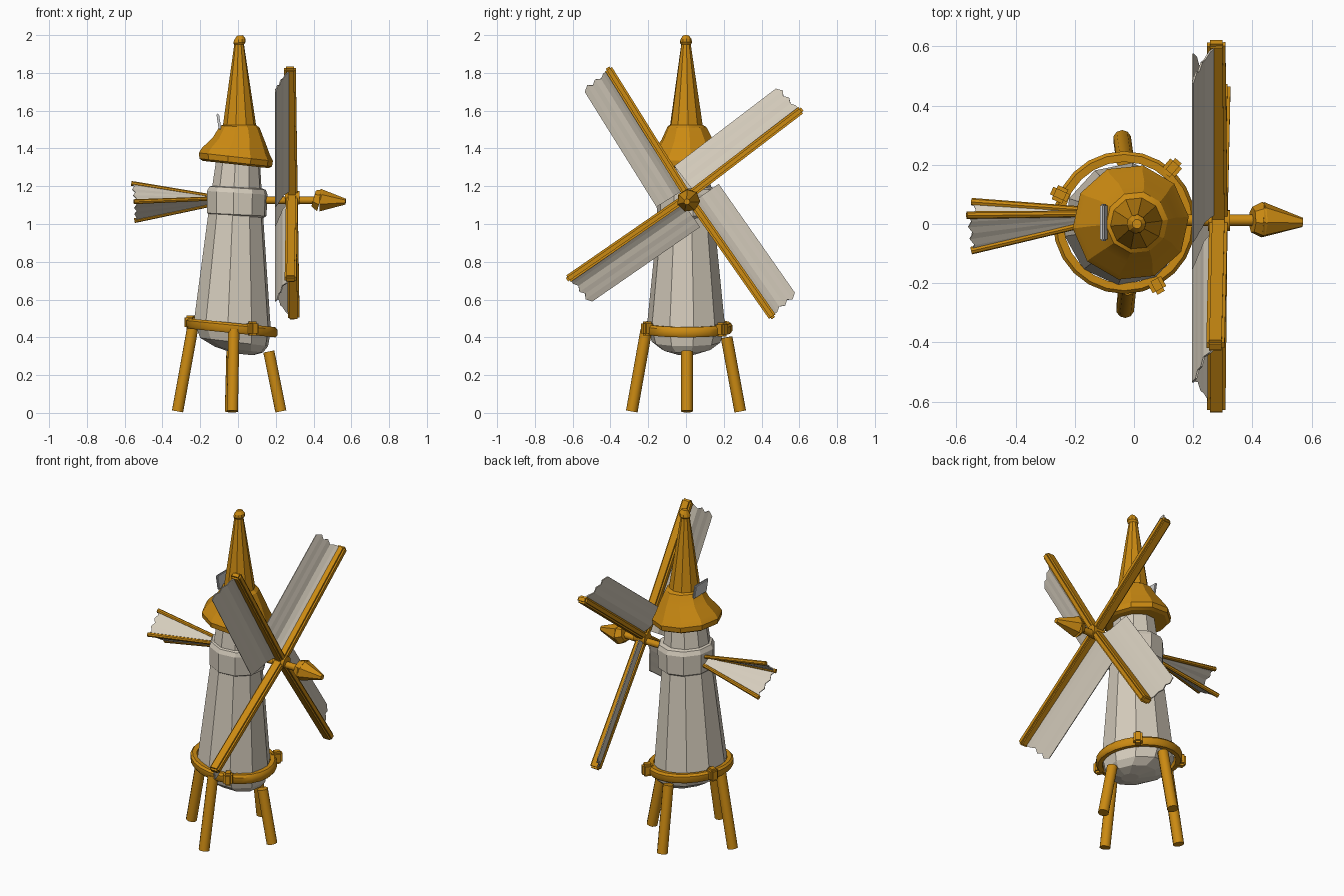
import bpy, bmesh, math
from mathutils import Vector, Matrix

if "Cube" in bpy.data.objects:
    bpy.data.objects.remove(bpy.data.objects["Cube"])


def material(name, rgb):
    m = bpy.data.materials.new(name)
    m.diffuse_color = (*rgb, 1)
    m.use_nodes = True
    m.node_tree.nodes["Principled BSDF"].inputs["Base Color"].default_value = m.diffuse_color
    return m


WOOD = material("ochre wood", (0.60, 0.255, 0.006))
CLOTH = material("pale canvas", (0.66, 0.60, 0.50))
METAL = material("light grey metal", (0.60, 0.60, 0.60))


def finish(name, bm, mat, smooth=None):
    bmesh.ops.recalc_face_normals(bm, faces=bm.faces)
    me = bpy.data.meshes.new(name)
    bm.to_mesh(me)
    bm.free()
    me.materials.append(mat)
    ob = bpy.data.objects.new(name, me)
    bpy.context.collection.objects.link(ob)
    if smooth:
        bpy.ops.object.select_all(action='DESELECT')
        ob.select_set(True)
        bpy.context.view_layer.objects.active = ob
        bpy.ops.object.shade_smooth_by_angle(angle=math.radians(smooth))
    return ob


def lathe(name, rings, mat, sides, closed=False, smooth=None, turn=0.0):
    """Rings are (centre x, centre y, z, radius, slope along x)."""
    bm = bmesh.new()
    loops = []
    for cx, cy, z, r, slope in rings:
        loop = []
        for i in range(sides):
            a = 2 * math.pi * i / sides + turn
            dx = r * math.cos(a)
            loop.append(bm.verts.new((cx + dx, cy + r * math.sin(a), z + slope * dx)))
        loops.append(loop)
    pairs = list(zip(loops, loops[1:]))
    if closed:
        pairs.append((loops[-1], loops[0]))
    for a, b in pairs:
        for i in range(sides):
            j = (i + 1) % sides
            bm.faces.new((a[i], a[j], b[j], b[i]))
    if not closed:
        bm.faces.new(loops[0])
        bm.faces.new(loops[-1])
    return finish(name, bm, mat, smooth)


def frame(p, q, side):
    """Matrix at the middle of p-q: z along the rod, x close to side."""
    p, q = Vector(p), Vector(q)
    z = (q - p).normalized()
    y = z.cross(Vector(side)).normalized()
    x = y.cross(z)
    m = Matrix((x, y, z)).transposed().to_4x4()
    m.translation = (p + q) / 2
    return m, (q - p).length


def rod(name, p, q, r1, r2=None, sides=10):
    m, length = frame(p, q, (0.3, 1, 0.1))
    bm = bmesh.new()
    bmesh.ops.create_cone(bm, cap_ends=True, segments=sides, radius1=r1,
                          radius2=r1 if r2 is None else r2, depth=length, matrix=m)
    return finish(name, bm, WOOD, 40)


def bar(name, p, q, side, w, d, mat=WOOD, bevel=0.01):
    m, length = frame(p, q, side)
    bm = bmesh.new()
    bmesh.ops.create_cube(bm, size=1, matrix=m @ Matrix.Diagonal((w, d, length, 1)))
    bmesh.ops.bevel(bm, geom=bm.edges[:], offset=bevel, segments=2, affect='EDGES')
    return finish(name, bm, mat, 35)


def sheet(name, rows, thick=0.006):
    """Thin cloth from equal rows of points."""
    bm = bmesh.new()
    vs = [[bm.verts.new(p) for p in row] for row in rows]
    for a, b in zip(vs, vs[1:]):
        for i in range(len(a) - 1):
            bm.faces.new((a[i], a[i + 1], b[i + 1], b[i]))
    ob = finish(name, bm, CLOTH)
    mod = ob.modifiers.new("thickness", 'SOLIDIFY')
    mod.thickness = thick
    mod.offset = 0
    return ob


# Tower with a rounded, slightly tilted bottom
lathe("tower", [(0.03, 0, 0.31, 0.05, -0.1), (0.005, 0, 0.335, 0.13, -0.12),
                (-0.02, 0, 0.375, 0.183, -0.12), (-0.03, 0, 0.46, 0.208, -0.1),
                (-0.012, 0, 1.05, 0.148, -0.05), (0, 0, 1.34, 0.118, 0)],
      CLOTH, 10, turn=0.2)
lathe("tower_collar", [(-0.008, 0.005, 1.035, 0.14, -0.05), (-0.006, 0.005, 1.05, 0.16, -0.05),
                       (-0.004, 0.005, 1.165, 0.163, -0.06), (-0.002, 0.005, 1.19, 0.152, -0.06),
                       (0, 0.005, 1.20, 0.115, -0.06)], CLOTH, 10, turn=0.2)

# Pointed hat roof with rolled brim
lathe("hat_roof", [(-0.01, 0.005, 1.315, 0.11, -0.11), (-0.012, 0.005, 1.315, 0.175, -0.11),
                   (-0.012, 0.005, 1.325, 0.193, -0.11), (-0.011, 0.005, 1.355, 0.197, -0.11),
                   (-0.01, 0.005, 1.385, 0.18, -0.11), (0.005, 0.008, 1.445, 0.14, -0.08),
                   (0.01, 0.005, 1.515, 0.105, -0.06), (0.008, 0.002, 1.525, 0.088, 0),
                   (0.006, 0, 1.95, 0.026, 0), (0.008, 0, 1.96, 0.033, 0.1),
                   (0.01, 0, 1.978, 0.03, 0.1), (0.01, 0, 1.998, 0.016, 0.1)],
      WOOD, 10, smooth=22, turn=0.1)

# Small buckle on the back of the hat
bar("hat_buckle", (-0.095, 0.005, 1.50), (-0.108, 0.005, 1.585), (0, 1, 0), 0.125, 0.014, METAL, 0.005)

# Hoop round the foot of the tower, with clamps
hoop = [(0.205, -0.025), (0.232, -0.027), (0.241, -0.015), (0.241, 0.015), (0.23, 0.027), (0.205, 0.025)]
lathe("base_hoop", [(-0.033, 0.005, 0.45 + z, r, -0.1) for r, z in hoop], WOOD, 24, closed=True, smooth=40)
for i, (x, y) in enumerate([(0.13, 0.19), (0.077, -0.205), (-0.25, 0.10)]):
    z = 0.455 - 0.1 * (x + 0.033)
    bar(f"hoop_clamp_{i}", (x, y, z - 0.035), (x, y, z + 0.04), (x + 0.033, y, 0), 0.062, 0.052, bevel=0.012)

# Four splayed legs
for name, foot, top in [("left_leg", (-0.32, 0.005, 0.008), (-0.24, 0.005, 0.45)),
                        ("right_leg", (0.227, 0.005, 0.008), (0.163, 0.005, 0.325)),
                        ("front_leg", (-0.03, -0.287, 0.008), (-0.022, -0.21, 0.44)),
                        ("back_leg", (-0.04, 0.287, 0.008), (-0.03, 0.215, 0.40))]:
    rod(name, foot, top, 0.031)

# Axle and spear-shaped nose
HUB = Vector((0.285, 0.01, 1.147))
rod("axle", (0.10, 0.013, 1.125), (0.43, 0.013, 1.125), 0.02)
rod("axle_hub", (0.25, 0.012, 1.14), (0.325, 0.012, 1.14), 0.036)
rod("nose_back", (0.40, 0.013, 1.135), (0.435, 0.013, 1.125), 0.045, 0.062, 7)
rod("nose_tip", (0.435, 0.013, 1.125), (0.57, 0.005, 1.118), 0.062, 0.016, 7)

# Four sail arms: spar along the leading edge, folded cloth behind it
section = [(0.0, 0.285), (0.035, 0.255), (0.06, 0.237), (0.09, 0.228),
           (0.115, 0.218), (0.14, 0.21), (0.17, 0.198)]
ragged = [0, -0.005, -0.022, -0.008, -0.028, -0.012, -0.035]
for i, tip in enumerate([(0.275, -0.415, 1.828), (0.278, 0.615, 1.608),
                         (0.278, -0.63, 0.705), (0.295, 0.462, 0.502)]):
    tip = Vector(tip)
    d = tip - HUB
    length = d.length
    d.normalize()
    n = Vector((0, -d.z, d.y)).normalized()
    bar(f"sail_spar_{i}", HUB - d * 0.02, tip, n, 0.042, 0.062)
    rows = []
    for t in (0, 0.5, 1):
        row = []
        for (u, x), cut in zip(section, ragged):
            r = 0.04 + (length - 0.01 + cut - 0.04) * t
            p = HUB + d * r + n * u
            p.x = x
            row.append(p)
        rows.append(row)
    sheet(f"sail_cloth_{i}", rows)

# Tail fan: three sticks with two cloth panels in a V
roots = [Vector(p) for p in ((-0.13, 0.035, 1.145), (-0.13, 0.008, 1.135), (-0.13, 0.045, 1.105))]
tips = [Vector(p) for p in ((-0.565, 0.03, 1.215), (-0.55, -0.09, 1.118), (-0.548, 0.075, 1.018))]
for i in range(3):
    rod(f"tail_stick_{i}", roots[i], tips[i], 0.011, 0.013, 8)
for k in range(2):
    rows = []
    for t in (0, 1):
        row = []
        for s in range(7):
            f = s / 6
            p = roots[k].lerp(roots[k + 1], f).lerp(tips[k].lerp(tips[k + 1], f), t)
            p.x += t * 0.014 * (s % 2)
            row.append(p)
        rows.append(row)
    sheet(f"tail_cloth_{k}", rows)
